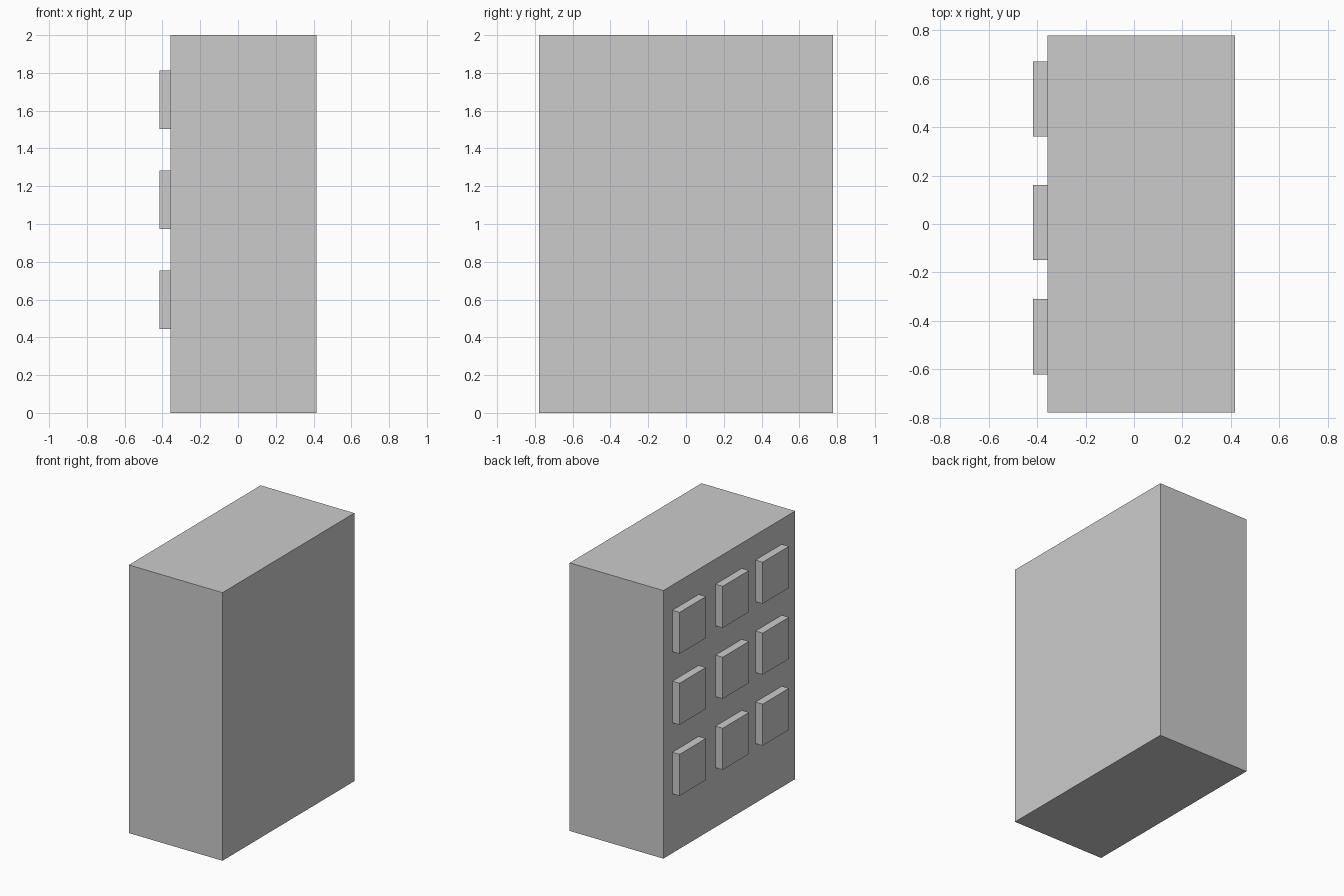
import bpy

# Remove the default object
old = bpy.data.objects.get("Cube")
if old:
    bpy.data.objects.remove(old, do_unlink=True)

# Single grey material
GREY = (0.6, 0.6, 0.6, 1.0)
grey = bpy.data.materials.new("plain grey")
grey.use_nodes = True
grey.diffuse_color = GREY
grey.node_tree.nodes["Principled BSDF"].inputs["Base Color"].default_value = GREY


def box(name, low, high):
    """Add a box between two opposite corners."""
    centre = [(a + b) / 2 for a, b in zip(low, high)]
    bpy.ops.mesh.primitive_cube_add(size=1, location=centre)
    obj = bpy.context.object
    obj.name = name
    obj.scale = [b - a for a, b in zip(low, high)]
    bpy.ops.object.transform_apply(location=False, rotation=False, scale=True)
    obj.data.materials.append(grey)
    return obj


# Main block
SIDE = -0.357
box("body", (SIDE, -0.777, 0), (0.416, 0.777, 2))

# Three by three raised square panels on the right side
SIZE = 0.31
rows = {"lower": 0.443, "middle": 0.973, "upper": 1.502}
columns = {"front": -0.62, "centre": -0.149, "back": 0.36}
for row, z in rows.items():
    for column, y in columns.items():
        box(f"{row}_{column}_panel", (-0.416, y, z), (SIDE, y + SIZE, z + SIZE))
